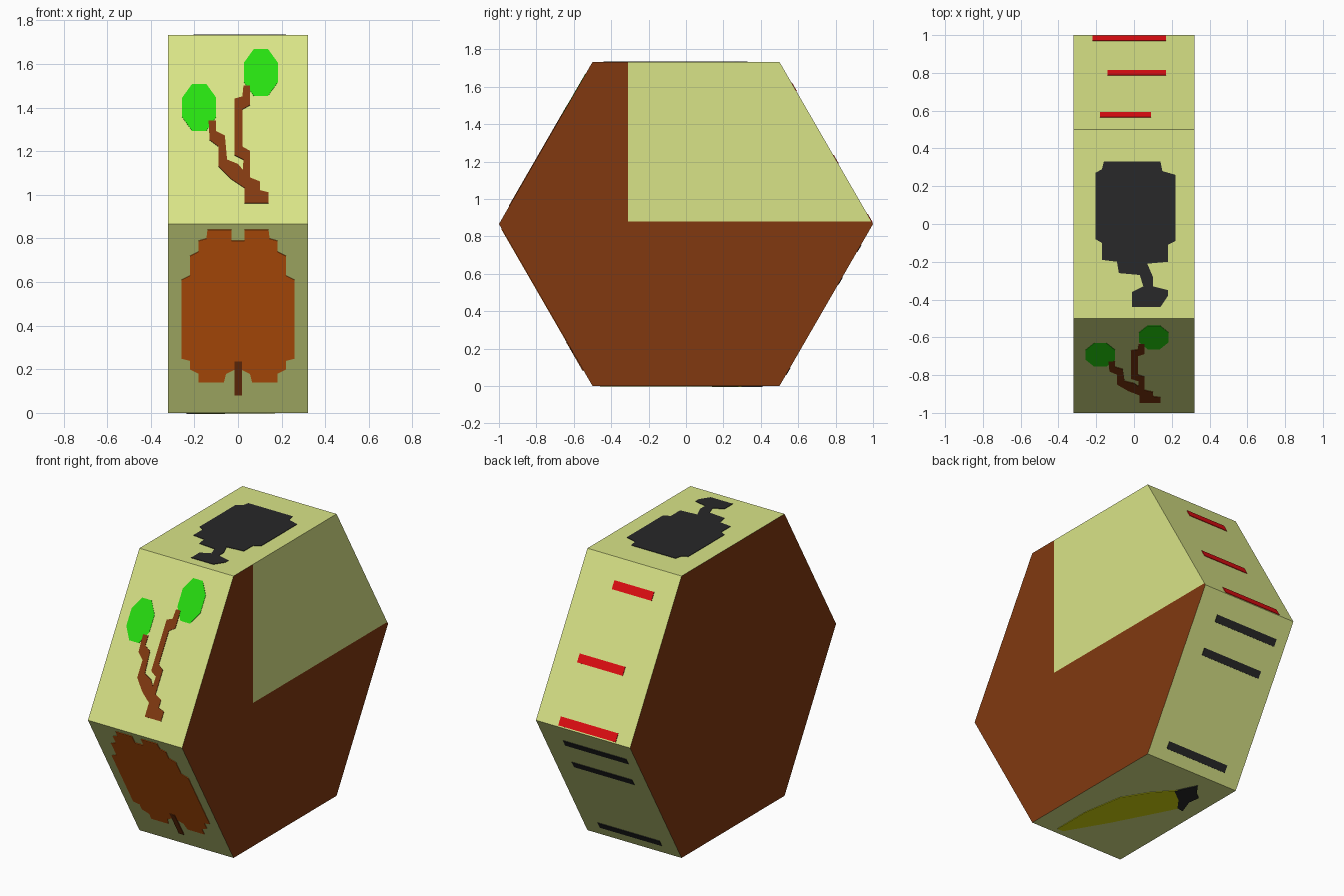
import bpy, bmesh, math
from mathutils import Vector

if "Cube" in bpy.data.objects:
    bpy.data.objects.remove(bpy.data.objects["Cube"])

H = math.sqrt(3) / 2      # half height of the hexagon
W = 0.32                  # half width


def material(name, rgb):
    m = bpy.data.materials.new(name)
    lin = [((c / 255 + 0.055) / 1.055) ** 2.4 if c > 10 else c / 255 / 12.92 for c in rgb]
    m.diffuse_color = (*lin, 1)
    m.use_nodes = True
    m.node_tree.nodes["Principled BSDF"].inputs["Base Color"].default_value = m.diffuse_color
    return m


CREAM = material("cream", (217, 228, 135))
BROWN = material("brown", (129, 57, 16))
GREEN = material("green", (39, 224, 16))
ORANGE = material("orange", (226, 100, 15))
RED = material("red", (225, 13, 17))
YELLOW = material("yellow", (210, 214, 12))
BLACK = material("black", (40, 40, 41))


def finish(name, bm, mats):
    bmesh.ops.recalc_face_normals(bm, faces=bm.faces)
    me = bpy.data.meshes.new(name)
    bm.to_mesh(me)
    bm.free()
    for m in mats:
        me.materials.append(m)
    ob = bpy.data.objects.new(name, me)
    bpy.context.collection.objects.link(ob)


# Hexagonal block: cream rim, brown sides, cream patch on the right side
def corner(i):
    a = math.radians(60 * i)
    return Vector((0, math.cos(a), H + math.sin(a)))


bm = bmesh.new()
cap = bm.faces.new([bm.verts.new(corner(i) - Vector((W, 0, 0))) for i in range(6)])
ext = bmesh.ops.extrude_face_region(bm, geom=[cap], use_keep_orig=True)["geom"]
bmesh.ops.translate(bm, verts=[v for v in ext if isinstance(v, bmesh.types.BMVert)], vec=(2 * W, 0, 0))


def split_right(co, no, zmin):
    fs = [f for f in bm.faces if f.calc_center_median().x > W - 0.001
          and f.calc_center_median().z > zmin]
    geom = fs + list({e for f in fs for e in f.edges}) + list({v for f in fs for v in f.verts})
    bmesh.ops.bisect_plane(bm, geom=geom, plane_co=co, plane_no=no)


split_right((0, 0, 0.88), (0, 0, 1), 0)
split_right((0, -0.31, 0), (0, 1, 0), 1.0)
for f in bm.faces:
    c = f.calc_center_median()
    side = abs(c.x) > W - 0.001
    patch = c.x > 0 and c.z > 1.0 and c.y > 0
    f.material_index = 1 if side and not patch else 0
finish("hexagon_block", bm, [CREAM, BROWN])

# Rim faces: start corner, end corner, and the reading range along them
FACES = {
    "front_upper": (3, 2, H, 2 * H),
    "front_lower": (4, 3, 0, H),
    "top": (2, 1, -0.5, 0.5),
    "back_upper": (1, 0, 0.5, 1),
    "back_lower": (0, 5, 0, 1),
    "bottom": (4, 5, -0.5, 0.5),
}


def plate(name, mat, face, outlines, lift=0.003):
    """Thin painted plate; outlines are (x, reading along the face)."""
    i, j, lo, hi = FACES[face]
    a, b = corner(i), corner(j)
    n = ((a + b) / 2 - Vector((0, 0, H))).normalized()
    bm = bmesh.new()
    for pts in outlines:
        vs = [bm.verts.new(a.lerp(b, (v - lo) / (hi - lo)) + n * lift + Vector((x, 0, 0)))
              for x, v in pts]
        f = bm.faces.new(vs)
        g = bmesh.ops.extrude_face_region(bm, geom=[f], use_keep_orig=True)["geom"]
        bmesh.ops.translate(bm, verts=[v for v in g if isinstance(v, bmesh.types.BMVert)],
                            vec=-n * (lift + 0.001))
    finish(name, bm, [mat])


def rect(x0, x1, v, h):
    return [(x0, v - h), (x1, v - h), (x1, v + h), (x0, v + h)]


def leaf(cx, cz):
    c = [(math.cos(math.radians(a)) * 1.08, math.sin(math.radians(a)) * 1.08)
         for a in [22.5 + 45 * k for k in range(8)]]
    return [(cx + 0.078 * p, cz + 0.108 * q) for p, q in c]


# Sprout with two leaves
plate("sprout_stems", BROWN, "front_upper", [
    [(.03, .96), (.14, .96), (.14, 1.01), (.1, 1.02), (.1, 1.06), (.05, 1.08), (0, 1.14),
     (-.05, 1.16), (-.06, 1.27), (-.1, 1.29), (-.1, 1.34), (-.135, 1.34), (-.13, 1.25),
     (-.09, 1.22), (-.09, 1.13), (-.03, 1.07), (.03, 1.03)],
    [(.02, 1.07), (.055, 1.05), (.055, 1.2), (.02, 1.22), (.02, 1.39), (.055, 1.41),
     (.055, 1.5), (.025, 1.5), (.02, 1.45), (-.015, 1.44), (-.015, 1.18), (.025, 1.16)]])
plate("sprout_leaves", GREEN, "front_upper", [leaf(-.178, 1.4), leaf(.105, 1.56)], 0.002)

# Pumpkin and stem
half = [(.03, .79), (.03, .84), (.14, .84), (.145, .8), (.18, .79), (.18, .74), (.22, .72),
        (.22, .63), (.26, .61), (.26, .25), (.22, .24), (.22, .2), (.18, .18), (.18, .14),
        (.065, .14), (.055, .18), (.015, .2)]
plate("pumpkin", ORANGE, "front_lower", [half + [(-x, v) for x, v in reversed(half)]])
plate("pumpkin_stem", BROWN, "front_lower", [rect(-.016, .018, .16, .077)], 0.005)

# Dark blot with a footed neck
plate("dark_shape", BLACK, "top", [
    [(-.16, .33), (.14, .33), (.15, .28), (.22, .26), (.22, -.09), (.18, -.11), (.18, -.2),
     (.07, -.21), (.1, -.28), (.1, -.33), (.18, -.35), (.18, -.38), (.14, -.44), (-.01, -.44),
     (-.01, -.36), (.05, -.33), (.03, -.27), (-.08, -.26), (-.09, -.2), (-.17, -.19),
     (-.17, -.1), (-.205, -.08), (-.205, .27), (-.17, .29)]])

# Plain painted bars on the two back faces
plate("red_bars", RED, "back_upper", [
    rect(-.22, .17, .983, .013), rect(-.14, .17, .8, .013), rect(-.18, .09, .577, .013)])
plate("black_bars", BLACK, "back_lower", [
    rect(-.25, .18, .15, .022), rect(-.22, .19, .35, .022), rect(-.21, .21, .91, .022)])

# Banana with dark tip
plate("banana", YELLOW, "bottom", [
    [(.17, -.46), (.17, -.22), (.128, .03), (.036, .18), (-.07, .3), (-.15, .23),
     (-.2, .145), (-.12, -.01), (-.01, -.22), (.13, -.46)]])
plate("banana_tip", BLACK, "bottom", [
    [(-.06, .28), (-.08, .33), (-.12, .41), (-.17, .34), (-.21, .31), (-.2, .24),
     (-.235, .14), (-.19, .15), (-.14, .22)]], 0.005)
